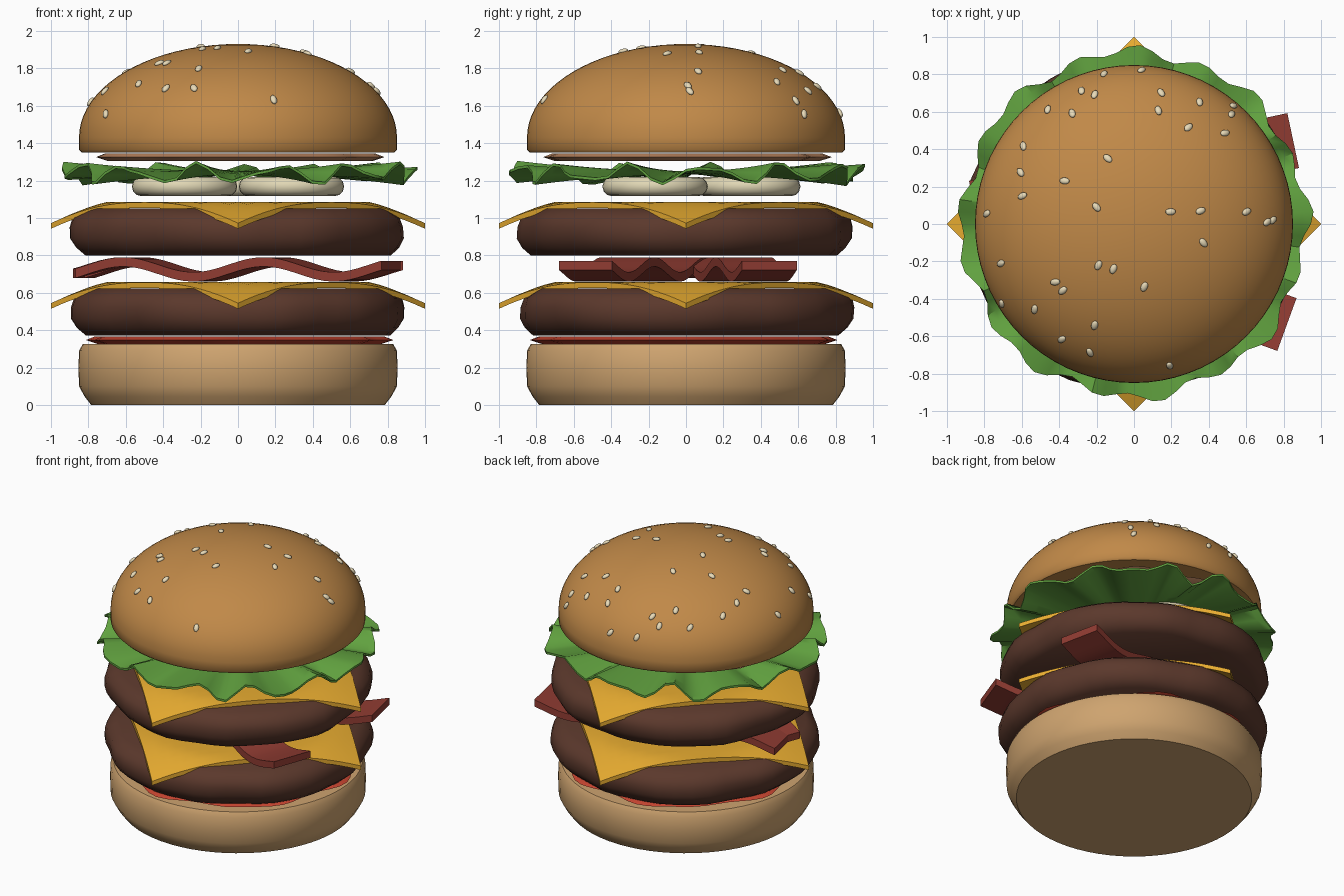
import bpy, math, random
from math import sin, cos, pi, radians, hypot
from mathutils import Vector, Matrix

if "Cube" in bpy.data.objects:
    bpy.data.objects.remove(bpy.data.objects["Cube"])

random.seed(4)


def make(name, verts, faces, color, angle=35):
    me = bpy.data.meshes.new(name)
    me.from_pydata(verts, [], faces)
    me.shade_smooth()
    me.set_sharp_from_angle(angle=radians(angle))
    mat = bpy.data.materials.get(color[0])
    if not mat:
        mat = bpy.data.materials.new(color[0])
        mat.diffuse_color = (*color[1], 1)
        mat.use_nodes = True
        mat.node_tree.nodes["Principled BSDF"].inputs["Base Color"].default_value = mat.diffuse_color
    me.materials.append(mat)
    ob = bpy.data.objects.new(name, me)
    bpy.context.collection.objects.link(ob)
    return ob


def lathe(name, profile, color, segs=64, warp=None, angle=35):
    """Revolve (r, z) points, listed from bottom centre up to top centre."""
    verts, faces = [], []
    for r, z in profile:
        for i in range(segs):
            a = 2 * pi * i / segs
            rr, zz = warp(r, a, z) if warp else (r, z)
            verts.append((rr * cos(a), rr * sin(a), zz))
    n = len(profile)
    for k in range(n - 1):
        for i in range(segs):
            j = (i + 1) % segs
            faces.append((k * segs + i, k * segs + j, (k + 1) * segs + j, (k + 1) * segs + i))
    faces.append(tuple(reversed(range(segs))))
    faces.append(tuple((n - 1) * segs + i for i in range(segs)))
    return make(name, verts, faces, color, angle)


def slab(name, w, d, nu, nv, thick, height, color):
    """Thin rectangular sheet whose top follows height(x, y)."""
    top = [(w * (i / nu - .5), d * (j / nv - .5)) for j in range(nv + 1) for i in range(nu + 1)]
    verts = [(x, y, height(x, y)) for x, y in top]
    verts += [(x, y, z - thick) for x, y, z in verts]
    N, row = len(top), nu + 1
    faces = []
    for j in range(nv):
        for i in range(nu):
            q = (j * row + i, j * row + i + 1, (j + 1) * row + i + 1, (j + 1) * row + i)
            faces += [q, tuple(N + v for v in reversed(q))]
    rim = [i for i in range(nu)] + [j * row + nu for j in range(nv)]
    rim += [nv * row + i for i in range(nu, 0, -1)] + [j * row for j in range(nv, 0, -1)]
    for a, b in zip(rim, rim[1:] + rim[:1]):
        faces.append((b, a, a + N, b + N))
    return make(name, verts, faces, color)


BUN = ("bun_brown", (.53, .25, .065))
BASE = ("bun_base_tan", (.62, .37, .16))
MEAT = ("meat", (.105, .04, .025))
CHEESE = ("cheese", (.80, .41, .03))
BACON = ("bacon", (.28, .045, .032))
RED = ("red_sauce", (.58, .06, .03))
TAN = ("tan_sauce", (.58, .27, .13))
GREEN = ("lettuce", (.12, .36, .05))
ONION = ("onion", (.75, .68, .46))
SEED = ("seed", (.80, .70, .48))

# Bottom bun
lathe("bottom_bun", [(.785, 0), (.82, .045), (.85, .1), (.853, .2), (.85, .29), (.83, .325)], BASE, angle=40)


# Sauce discs with a wavy outline
def sauce(name, z, h, R, color, p):
    def warp(r, a, zz):
        return r * (1 + .03 * sin(7 * a + p) + .02 * sin(11 * a + 2 * p)), zz
    lathe(name, [(R - .06, z), (R, z + h * .5), (R - .05, z + h)], color, 64, warp)


sauce("red_sauce", .327, .04, .80, RED, .6)
sauce("tan_sauce", 1.305, .04, .76, TAN, 1.9)


# Patties with lumpy sides, each with a draped cheese slice on top
def patty(name, z, p):
    def warp(r, a, zz):
        k = 1 + .010 * sin(5 * a + p + 9 * zz) + .008 * sin(9 * a + 2 * p) + .006 * sin(14 * a - p)
        return r * k, zz
    lathe(name, [(.815, z), (.86, z + .04), (.89, z + .09), (.89, z + .15), (.875, z + .2),
                 (.80, z + .25)], MEAT, 48, warp, 50)


def cheese(name, z):
    def height(x, y):
        t = max(0, hypot(x, y) - .70) / .30
        return z - .113 * t ** 1.25
    s = math.sqrt(2)
    ob = slab(name, s, s, 20, 20, .03, height, CHEESE)
    ob.data.transform(Matrix.Rotation(pi / 4, 4, 'Z'))


patty("lower_patty", .372, .3)
cheese("lower_cheese", .657)
patty("upper_patty", .80, 2.1)
cheese("upper_cheese", 1.085)

# Two wavy bacon strips
for name, y, rot in (("bacon_a", .265, 12), ("bacon_b", -.24, -20)):
    ob = slab(name, 1.74, .30, 48, 1, .05,
              lambda x, y: .75 + .04 * cos(2 * pi * (x + .6) / .8), BACON)
    ob.data.transform(Matrix.Translation((0, y, 0)) @ Matrix.Rotation(radians(rot), 4, 'Z'))

# Onion rings
for k in range(3):
    a = radians(90 + 120 * k)
    bpy.ops.mesh.primitive_torus_add(location=(.33 * cos(a), .33 * sin(a), 1.168), major_radius=.23,
                                     minor_radius=.052, major_segments=36, minor_segments=12)
    ob = bpy.context.object
    ob.name = "onion_ring_%d" % (k + 1)
    ob.data.shade_smooth()
    mat = bpy.data.materials.get(ONION[0]) or bpy.data.materials.new(ONION[0])
    mat.diffuse_color = (*ONION[1], 1)
    mat.use_nodes = True
    mat.node_tree.nodes["Principled BSDF"].inputs["Base Color"].default_value = mat.diffuse_color
    ob.data.materials.append(mat)


# Ruffled lettuce leaf
def ruffle(r, a, z):
    t = r / .92
    rr = r * (1 + t * t * (.028 * sin(17 * a + .5) + .018 * sin(8 * a + 1)))
    return rr, z + t * t * (.042 * sin(13 * a) + .018 * sin(21 * a + 2)) - .005 * t


rings = [.04, .25, .45, .6, .7, .8, .87, .92]
lathe("lettuce", [(r, 1.235) for r in rings] + [(r, 1.25) for r in reversed(rings)],
      GREEN, 90, ruffle, 40)

# Top bun dome
Z0, H, R = 1.43, .5, .85
dome = [(.835, 1.35), (.85, 1.365)]
dome += [(R * cos(t * pi / 2), Z0 + H * sin(t * pi / 2)) for t in [i / 20 for i in range(20)]]
lathe("top_bun", dome + [(.01, Z0 + H)], BUN, 72, angle=45)

# Sesame seeds resting on the dome, placed by (x, y)
spots = [(-.16, .80), (.04, .82), (-.28, .71), (-.21, .69), (-.46, .61), (-.33, .59), (.145, .70),
         (.13, .605), (.35, .65), (.53, .63), (.52, .585), (.29, .515), (.485, .485), (-.59, .415),
         (-.605, .275), (-.595, .15), (-.14, .35), (-.37, .23), (-.785, .055), (-.20, .09),
         (.195, .065), (.355, .07), (.6, .065), (.71, .01), (.74, .02), (.37, -.1), (-.71, -.21),
         (-.19, -.22), (-.11, -.24), (-.42, -.31), (-.38, -.355), (.055, -.335), (-.705, -.425),
         (-.53, -.455), (-.21, -.54), (-.385, -.615), (-.235, -.685), (.19, -.755)]
for k, (x, y) in enumerate(spots):
    z = H * math.sqrt(max(0, 1 - (x * x + y * y) / R ** 2))
    normal = Vector((x / R ** 2, y / R ** 2, z / H ** 2)).normalized()
    prof = [(.018 * sin(t * pi / 8), -.028 * cos(t * pi / 8)) for t in range(1, 8)]
    ob = lathe("seed_%02d" % (k + 1), prof, SEED, 10, angle=80)
    lay = Matrix.Rotation(random.uniform(-.7, .7), 4, 'Z') @ Matrix.Diagonal((1, 1, .7, 1)) \
        @ Matrix.Rotation(pi / 2, 4, 'X')
    ob.data.transform(normal.to_track_quat('Z', 'Y').to_matrix().to_4x4() @ lay)
    ob.location = Vector((x, y, Z0 + z)) + normal * .004
